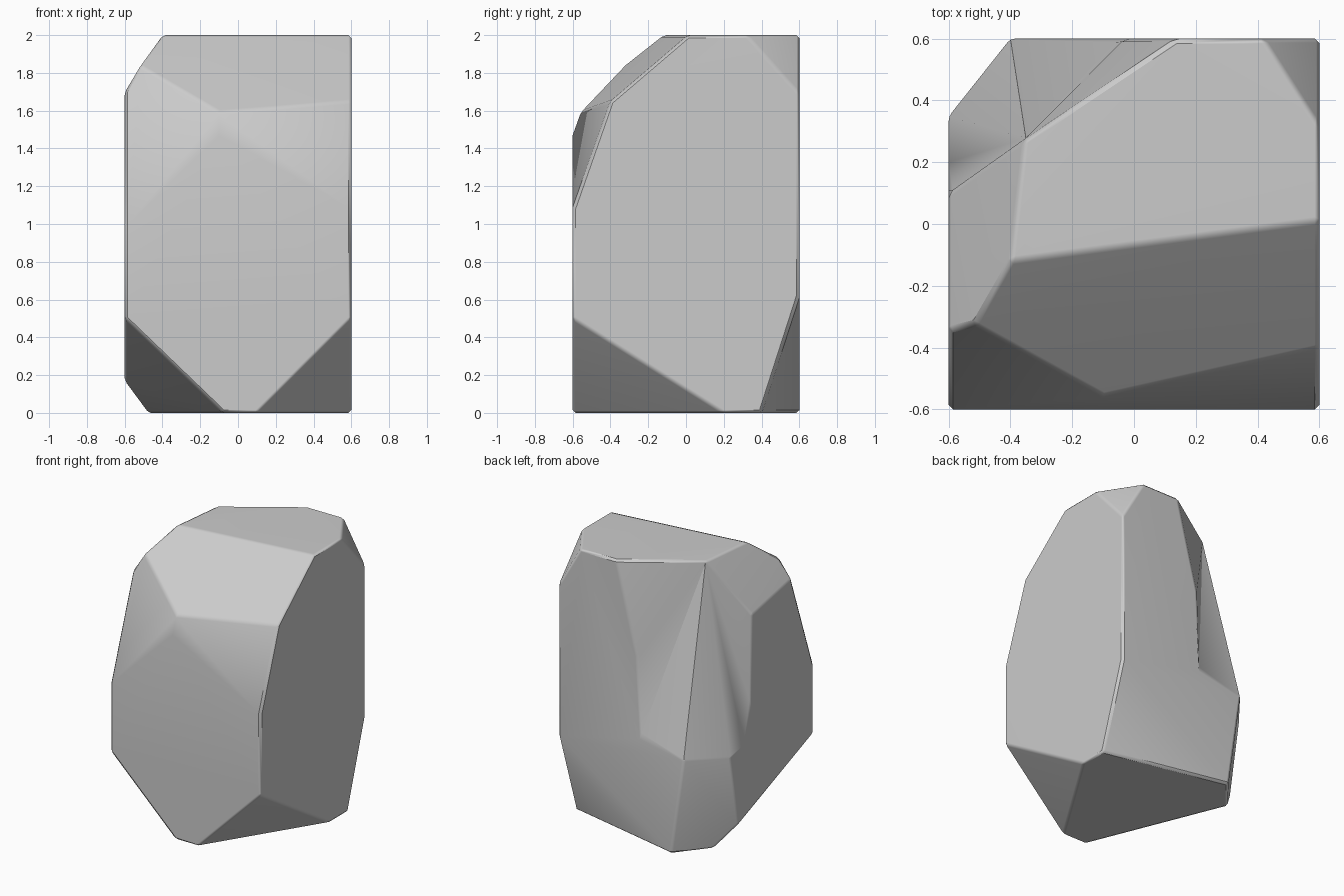
import bpy, bmesh, math
from mathutils import Vector

if "Cube" in bpy.data.objects:
    bpy.data.objects.remove(bpy.data.objects["Cube"])


def chop(bm, a, b, c):
    """Slice off the corner outside the plane through three points and cap it."""
    a, b, c = Vector(a), Vector(b), Vector(c)
    n = (b - a).cross(c - a).normalized()
    if n.dot(a - Vector((0, 0, 1))) < 0:
        n = -n
    cut = bmesh.ops.bisect_plane(bm, geom=bm.verts[:] + bm.edges[:] + bm.faces[:], dist=1e-5,
                                 plane_co=a, plane_no=n, clear_outer=True)["geom_cut"]
    edges = [e for e in cut if isinstance(e, bmesh.types.BMEdge)]
    bmesh.ops.edgenet_fill(bm, edges=edges)


def new_object(name, bm):
    bmesh.ops.recalc_face_normals(bm, faces=bm.faces[:])
    me = bpy.data.meshes.new(name)
    bm.to_mesh(me)
    bm.free()
    ob = bpy.data.objects.new(name, me)
    bpy.context.collection.objects.link(ob)
    return ob


# block with flat chopped corners
bm = bmesh.new()
bmesh.ops.create_cube(bm, size=1)
for v in bm.verts:
    v.co = Vector((v.co.x * 1.2, v.co.y * 1.2, v.co.z * 2 + 1))
for cut in (
    ((-.4, -.12, 2), (.6, .01, 2), (.6, -.4, 1.65)),            # upper front
    ((.6, -.4, 1.65), (.6, -.6, 1.08), (-.1, -.6, 1.47)),       # front right
    ((-.6, -.6, .98), (-.1, -.6, 1.47), (-.5, -.33, 1.84)),     # front left
    ((-.4, -.12, 2), (-.355, .27, 2), (-.6, .1, 1.61)),         # upper left
    ((.42, .6, 2), (.6, .32, 2), (.6, .6, 1.69)),               # upper back right
    ((-.6, -.6, .5), (-.08, -.6, 0), (-.48, .38, 0)),           # lower front left
    ((.6, -.6, .5), (.6, .2, 0), (.1, -.6, 0)),                 # lower front right
    ((.6, .4, 0), (.6, .6, .62), (-.3, .6, 0)),                 # lower back right
    ((-.4, .6, .69), (-.6, .35, .68), (-.3, .6, 0)),            # back left
):
    chop(bm, *cut)
rock = new_object("rock", bm)

# fan-shaped bite out of the upper back left corner
tip = Vector((-.355, .27, 2.01))
rim = [(.14, .6, 2.02), (-.03, .6, 1.35), (-.05, .6, .76), (-.4, .6, .69), (-.6, .35, .67),
       (-.6, .2, .71), (-.6, .11, .95), (-.6, .1, 1.64)]
bm = bmesh.new()
apex = bm.verts.new(tip)
ring = [bm.verts.new(tip + Vector((0, 0, .35)))]
ring += [bm.verts.new(tip + (Vector(p) - tip) * 1.5) for p in rim]
far = bm.verts.new((-1.6, 1.6, 2.4))
for a, b in zip(ring, ring[1:] + ring[:1]):
    bm.faces.new((apex, a, b))
    bm.faces.new((far, b, a))
cutter = new_object("bite_cutter", bm)
cutter.hide_render = True

mod = rock.modifiers.new("bite", "BOOLEAN")
mod.operation = "DIFFERENCE"
mod.solver = "EXACT"
mod.object = cutter
bpy.context.view_layer.update()
bm = bmesh.new()
bm.from_mesh(rock.evaluated_get(bpy.context.evaluated_depsgraph_get()).data)
rock.modifiers.clear()
bpy.data.objects.remove(cutter)

# clean up, then soften the strong edges but not the creases inside the bite
bmesh.ops.remove_doubles(bm, verts=bm.verts[:], dist=.025)
bmesh.ops.dissolve_degenerate(bm, edges=bm.edges[:], dist=.01)
bmesh.ops.recalc_face_normals(bm, faces=bm.faces[:])


def is_crease(e):
    lo, hi = sorted(e.verts, key=lambda v: v.co.z)
    return (hi.co - tip).length < .05 and lo.co.z < 1.55


strong = [e for e in bm.edges if len(e.link_faces) == 2 and not is_crease(e)
          and e.calc_face_angle(0) > math.radians(30)]
bmesh.ops.bevel(bm, geom=strong, offset=.015, offset_type="OFFSET", segments=1,
                profile=.5, affect="EDGES", clamp_overlap=False)
bmesh.ops.recalc_face_normals(bm, faces=bm.faces[:])
bm.to_mesh(rock.data)
bm.free()

bpy.context.view_layer.objects.active = rock
rock.select_set(True)
bpy.ops.object.shade_smooth_by_angle(angle=math.radians(35))
wn = rock.modifiers.new("flat_normals", "WEIGHTED_NORMAL")
wn.keep_sharp = True
